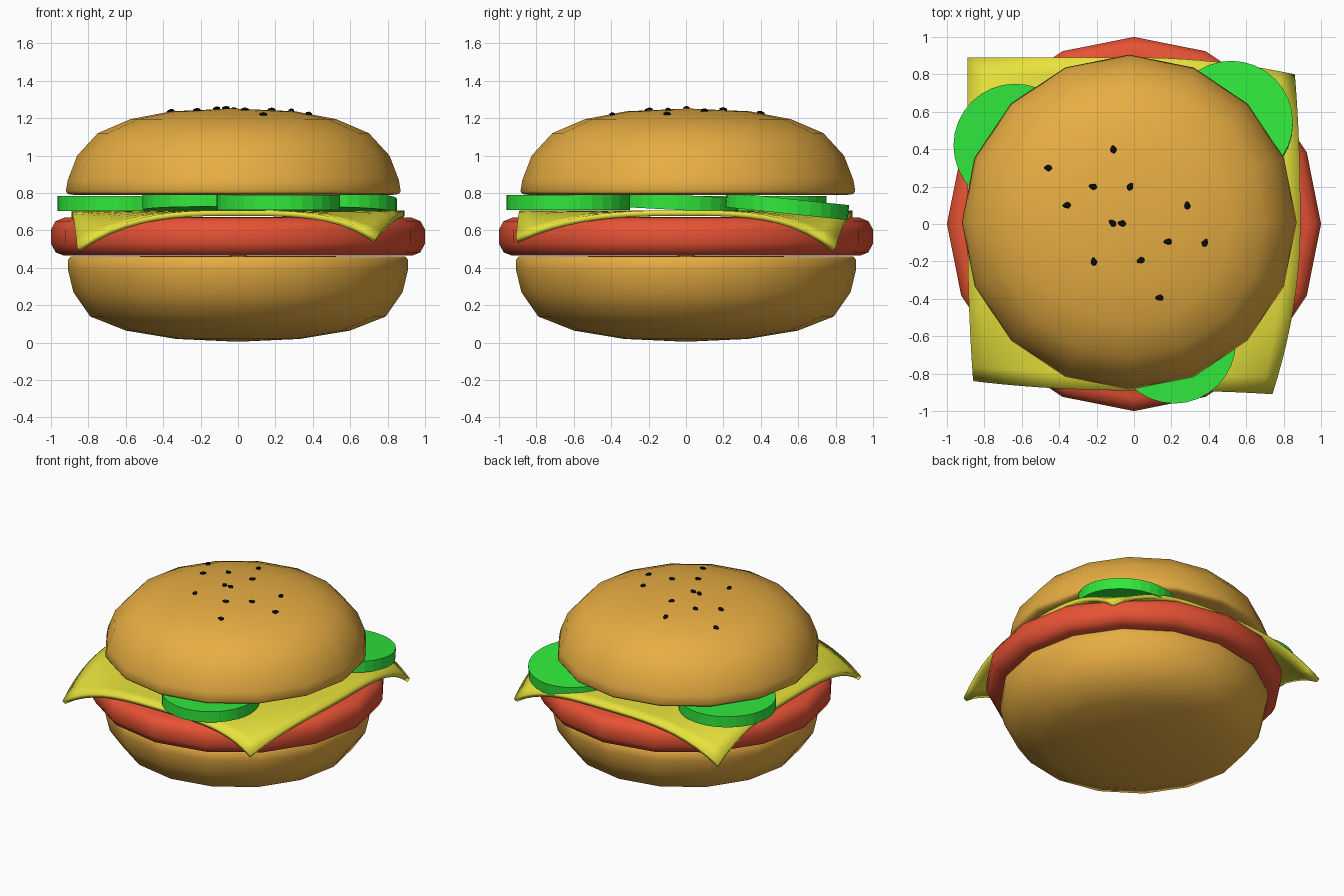
import bpy, bmesh, math
from mathutils import Vector, Matrix

if "Cube" in bpy.data.objects:
    bpy.data.objects.remove(bpy.data.objects["Cube"])


def material(name, rgb):
    m = bpy.data.materials.new(name)
    m.diffuse_color = (*rgb, 1)
    m.use_nodes = True
    m.node_tree.nodes["Principled BSDF"].inputs["Base Color"].default_value = m.diffuse_color
    return m


BREAD = material("toasted bread", (0.80, 0.42, 0.055))
MEAT = material("red meat", (0.80, 0.085, 0.035))
CHEESE = material("yellow cheese", (0.80, 0.76, 0.045))
GREEN = material("pickle green", (0.03, 0.80, 0.045))
BLACK = material("black seed", (0.004, 0.004, 0.004))


def finish(bm, name, mat, smooth_angle=None):
    """Turn a bmesh into a named, coloured object."""
    bmesh.ops.recalc_face_normals(bm, faces=bm.faces)
    mesh = bpy.data.meshes.new(name)
    bm.to_mesh(mesh)
    bm.free()
    mesh.materials.append(mat)
    ob = bpy.data.objects.new(name, mesh)
    bpy.context.collection.objects.link(ob)
    if smooth_angle:
        bpy.ops.object.select_all(action='DESELECT')
        ob.select_set(True)
        bpy.context.view_layer.objects.active = ob
        bpy.ops.object.shade_smooth_by_angle(angle=math.radians(smooth_angle))
    return ob


def lathe(name, profile, mat, center=(0, 0), sides=16):
    """Spin a (radius, height) profile that starts and ends on the axis."""
    bm = bmesh.new()
    verts = [bm.verts.new((r, 0, z)) for r, z in profile]
    edges = [bm.edges.new(p) for p in zip(verts, verts[1:])]
    bmesh.ops.spin(bm, geom=verts + edges, cent=(0, 0, 0), axis=(0, 0, 1),
                   angle=math.tau, steps=sides, use_duplicate=False)
    bmesh.ops.remove_doubles(bm, verts=bm.verts, dist=0.0005)
    bmesh.ops.translate(bm, verts=bm.verts, vec=(*center, 0))
    return finish(bm, name, mat, 60)


# Buns and patty
lathe("bottom_bun", [(0, 0.005), (0.33, 0.02), (0.6, 0.065), (0.79, 0.14),
                     (0.88, 0.27), (0.908, 0.385), (0.908, 0.445),
                     (0.895, 0.46), (0, 0.465)], BREAD)
lathe("patty", [(0, 0.465), (0.93, 0.465), (0.975, 0.483), (1.0, 0.53),
                (1.0, 0.605), (0.975, 0.65), (0.93, 0.668), (0, 0.672)], MEAT)
BUN_CENTER = (-0.025, 0.01)
DOME = [(0.895, 0.81), (0.885, 0.87), (0.835, 1.0), (0.725, 1.12),
        (0.55, 1.195), (0.33, 1.237), (0, 1.252)]
lathe("top_bun", [(0, 0.79), (0.85, 0.79), (0.885, 0.795)] + DOME, BREAD, BUN_CENTER)

# Cheese slice: a square sheet whose corners sag and shift a little
CORNERS = {(-1, -1): (0.03, 0.05, -0.20), (1, -1): (-0.15, -0.02, -0.15),
           (1, 1): (-0.03, -0.09, -0.20), (-1, 1): (0, 0, -0.19)}
bm = bmesh.new()
bmesh.ops.create_grid(bm, x_segments=20, y_segments=20, size=1)
for v in bm.verts:
    x, y = v.co.x, v.co.y
    dx, dy, dz = CORNERS[(1 if x > 0 else -1, 1 if y > 0 else -1)]
    w = abs(x * y)
    v.co = (0.89 * x + dx * w ** 2, 0.89 * y + dy * w ** 2, 0.708 + dz * w ** 3)
cheese = finish(bm, "cheese_slice", CHEESE, 40)
if cheese.data.polygons[0].normal.z < 0:
    cheese.data.flip_normals()
solid = cheese.modifiers.new("thickness", 'SOLIDIFY')
solid.thickness = 0.03
solid.offset = -1

# Pickle slices: centre, and tilt about x and y in degrees
PICKLES = [((-0.635, 0.42, 0.745), 0, 0), ((0.52, 0.54, 0.73), -6, 0),
           ((0.215, -0.63, 0.75), 0, 0), ((-0.18, -0.05, 0.75), -3, 0)]
for i, (pos, tx, ty) in enumerate(PICKLES):
    bm = bmesh.new()
    turn = (Matrix.Translation(pos) @ Matrix.Rotation(math.radians(tx), 4, 'X')
            @ Matrix.Rotation(math.radians(ty), 4, 'Y'))
    bmesh.ops.create_cone(bm, cap_ends=True, segments=32, radius1=0.33,
                          radius2=0.33, depth=0.08, matrix=turn)
    finish(bm, f"pickle_slice_{i + 1}", GREEN)


def dome_at(r):
    """Height and slope of the top bun at a distance from its axis."""
    for (r1, z1), (r0, z0) in zip(DOME, DOME[1:]):
        if r0 <= r <= r1:
            slope = (z1 - z0) / (r1 - r0)
            return z0 + slope * (r - r0), slope


# Sesame seeds: x, y and heading of the pointed end in degrees
SEEDS = [(-0.46, 0.3, 170), (-0.36, 0.1, 185), (-0.22, 0.2, 165),
         (-0.11, 0.4, 100), (-0.02, 0.2, 60), (-0.115, 0.005, 140),
         (-0.065, 0.003, 170), (0.285, 0.1, 95), (0.18, -0.095, 185),
         (0.38, -0.1, 60), (-0.215, -0.2, 100), (0.035, -0.195, 200),
         (0.135, -0.395, 180)]
for i, (x, y, heading) in enumerate(SEEDS):
    rel = Vector((x - BUN_CENTER[0], y - BUN_CENTER[1]))
    z, slope = dome_at(rel.length)
    out = rel.normalized()
    normal = Vector((-slope * out.x, -slope * out.y, 1)).normalized()
    bm = bmesh.new()
    bmesh.ops.create_icosphere(bm, subdivisions=1, radius=1)
    for v in bm.verts:
        taper = 1 - 0.4 * max(v.co.x, -0.3)
        v.co = (v.co.x * 0.025, v.co.y * 0.018 * taper, v.co.z * 0.012 * taper)
    tilt = Vector((0, 0, 1)).rotation_difference(normal).to_matrix().to_4x4()
    bm.transform(Matrix.Translation((x, y, z + 0.004)) @ tilt
                 @ Matrix.Rotation(math.radians(heading), 4, 'Z'))
    finish(bm, f"sesame_seed_{i + 1}", BLACK)
